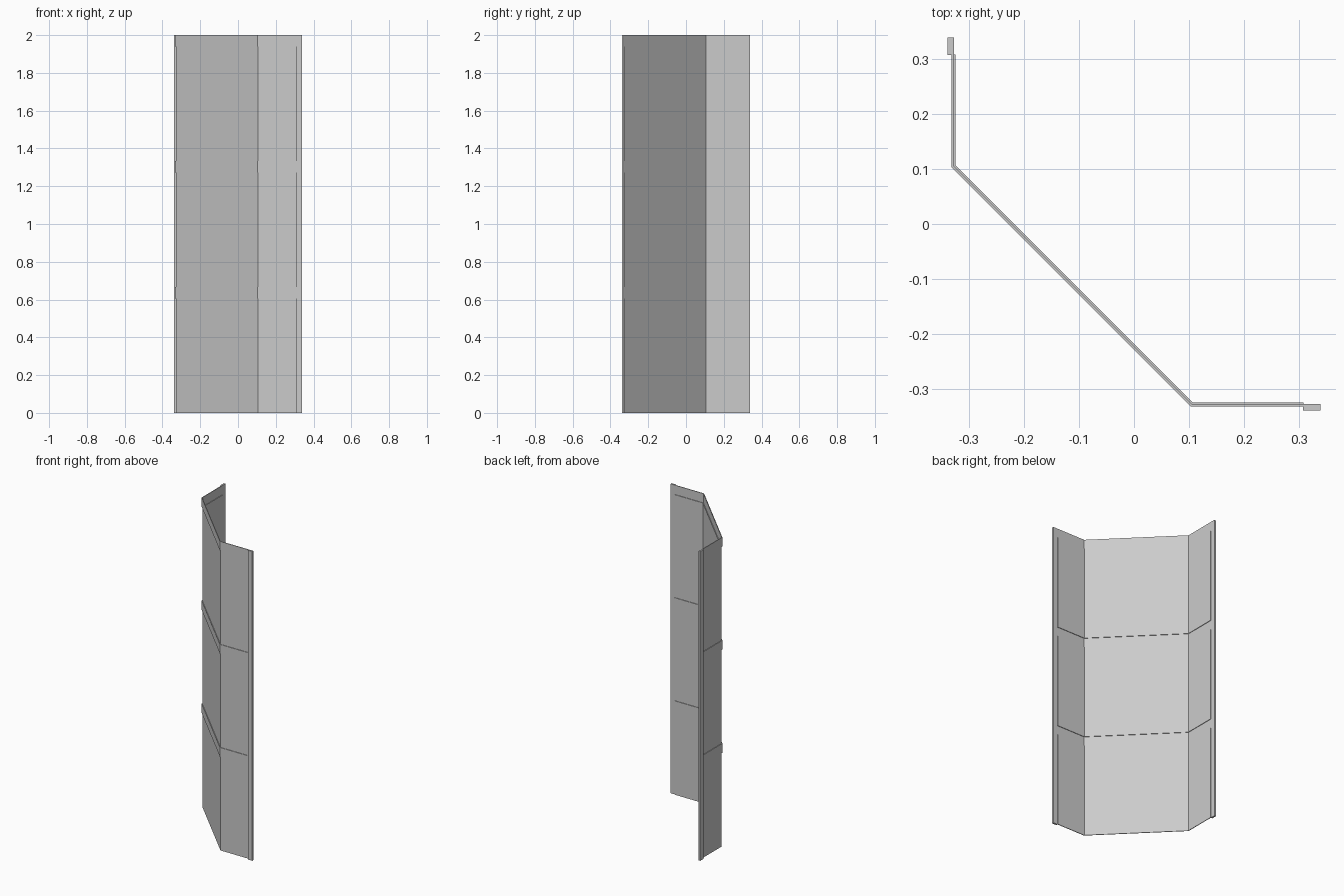
import bpy, bmesh
from math import sqrt

cube = bpy.data.objects.get("Cube")
if cube:
    bpy.data.objects.remove(cube, do_unlink=True)

# One plain metal colour
metal = bpy.data.materials.new("grey metal")
metal.use_nodes = True
colour = (0.6, 0.6, 0.6, 1)
metal.diffuse_color = colour
metal.node_tree.nodes["Principled BSDF"].inputs["Base Color"].default_value = colour

WING = 0.325      # inner distance of the two wings from the centre
SLANT = 0.218     # inner position of the diagonal panel
END = 0.308       # where the wings meet the edge strips
OUT = 0.34
HEIGHT = 2.0


def bend(offset):
    """Sheet line pushed outward by offset: wing, diagonal, wing."""
    w = WING + offset
    corner = w - SLANT - sqrt(2) * offset
    return [(-w, END + 0.001), (-w, corner), (corner, -w), (END + 0.001, -w)]


def extrude(name, outline, z0, z1):
    bm = bmesh.new()
    base = bm.faces.new([bm.verts.new((x, y, z0)) for x, y in outline])
    top = bmesh.ops.extrude_face_region(bm, geom=[base])["geom"]
    verts = [g for g in top if isinstance(g, bmesh.types.BMVert)]
    bmesh.ops.translate(bm, verts=verts, vec=(0, 0, z1 - z0))
    bmesh.ops.recalc_face_normals(bm, faces=bm.faces)
    mesh = bpy.data.meshes.new(name)
    bm.to_mesh(mesh)
    bm.free()
    mesh.materials.append(metal)
    obj = bpy.data.objects.new(name, mesh)
    bpy.context.collection.objects.link(obj)
    return obj


def sheet(name, inner, outer, z0, z1):
    return extrude(name, bend(inner) + bend(outer)[::-1], z0, z1)


# Three stacked panels, each with an outward stepped lip along its top
LIP = 0.06
step = HEIGHT / 3
for i, label in enumerate(("lower", "middle", "upper")):
    bottom, top = i * step, (i + 1) * step
    sheet(label + "_panel", 0, 0.0042, bottom, top - LIP)
    sheet(label + "_lip", 0.0036, 0.0078, top - LIP, top)

# Thick edge strips, mirrored across the diagonal
strip = [(END, -OUT), (OUT, -OUT), (OUT, -WING - 0.0036), (END, -WING - 0.0036)]
extrude("front_edge_strip", strip, 0, HEIGHT)
extrude("side_edge_strip", [(y, x) for x, y in strip], 0, HEIGHT)
